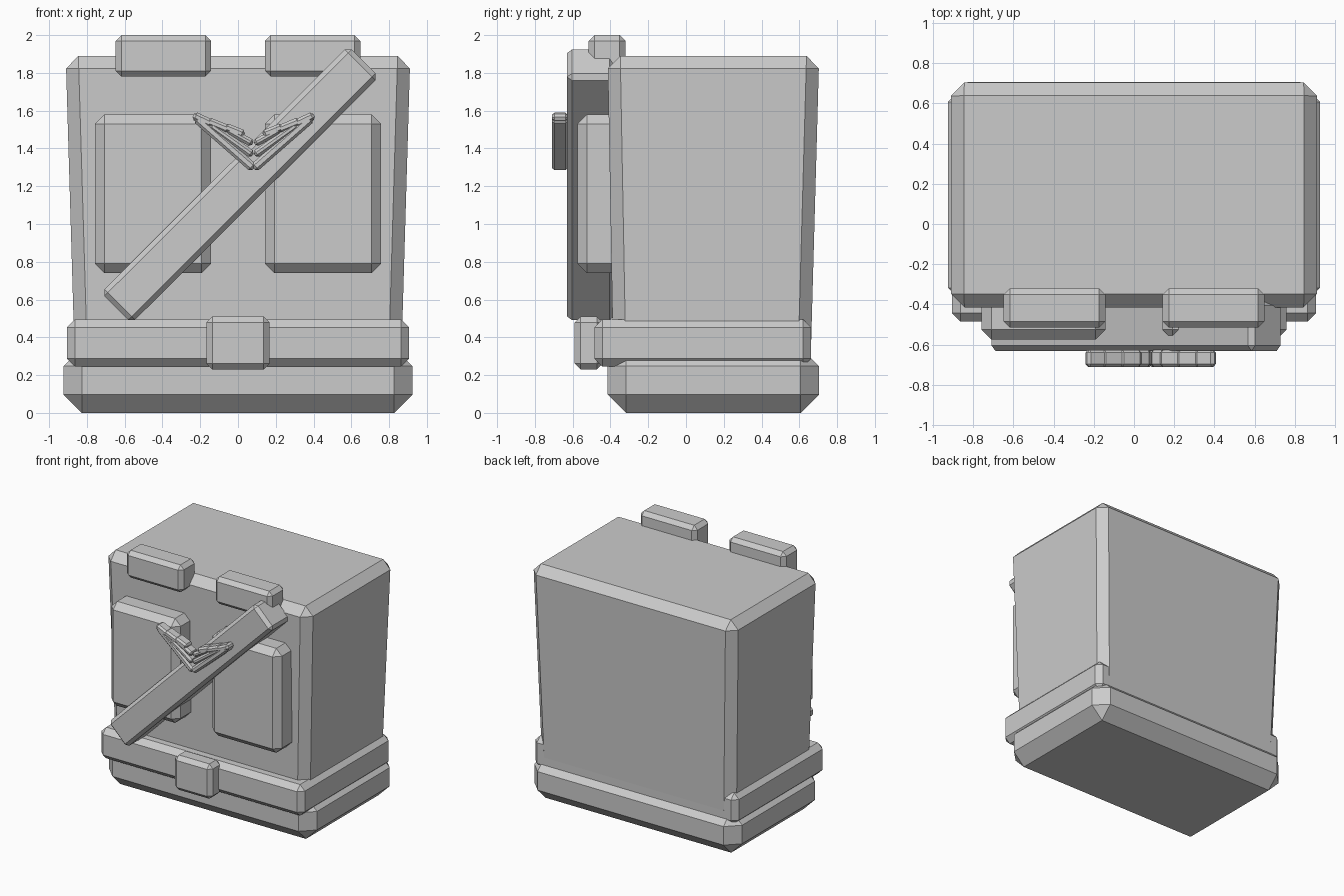
import bpy
import bmesh
import math
from mathutils import Matrix, Vector

cube = bpy.data.objects.get("Cube")
if cube:
    bpy.data.objects.remove(cube, do_unlink=True)

grey = bpy.data.materials.new("plain_grey")
grey.use_nodes = True
colour = (0.6, 0.6, 0.6, 1)
grey.diffuse_color = colour
grey.node_tree.nodes["Principled BSDF"].inputs["Base Color"].default_value = colour


def block(name, low, high, chamfer, angle=0, shrink=None):
    """Chamfered box; angle turns it about y, shrink pulls in the bottom (sides, front, back)."""
    low, high = Vector(low), Vector(high)
    centre, size = (low + high) / 2, high - low
    bm = bmesh.new()
    bmesh.ops.create_cube(bm, size=1)
    for v in bm.verts:
        below = v.co.z < 0
        side, front = v.co.x, v.co.y < 0
        v.co = Vector(a * b for a, b in zip(v.co, size))
        if shrink and below:
            v.co.x -= math.copysign(shrink[0], side)
            v.co.y += shrink[1] if front else -shrink[2]
    bmesh.ops.bevel(bm, geom=bm.edges[:], offset=chamfer, segments=1,
                    profile=0.5, affect='EDGES')
    bm.transform(Matrix.Translation(centre) @ Matrix.Rotation(-angle, 4, 'Y'))
    mesh = bpy.data.meshes.new(name)
    bm.to_mesh(mesh)
    bm.free()
    mesh.materials.append(grey)
    obj = bpy.data.objects.new(name, mesh)
    bpy.context.collection.objects.link(obj)
    return obj


def bar(name, start, end, width, y_front, y_back, chamfer):
    """Chamfered bar running between two (x, z) points."""
    a, b = Vector(start), Vector(end)
    mid, run = (a + b) / 2, b - a
    half_l, half_w = run.length / 2, width / 2
    return block(name, (mid.x - half_l, y_front, mid.y - half_w),
                 (mid.x + half_l, y_back, mid.y + half_w), chamfer,
                 math.atan2(run.y, run.x))


# Body, hips and belt
block("torso", (-0.912, -0.415, 0.1), (0.912, 0.705, 1.89), 0.067,
      shrink=(0.053, 0.033, 0.05))
block("hips", (-0.925, -0.415, 0), (0.925, 0.705, 0.345), 0.098)
block("belt", (-0.905, -0.485, 0.245), (0.905, 0.662, 0.495), 0.042)
block("belt_buckle", (-0.168, -0.59, 0.23), (0.168, -0.44, 0.51), 0.032)

# Chest plates and shoulder tabs, one on each side
for side, sign in (("right", -1), ("left", 1)):
    for part, inner, outer, y0, y1, z0, z1, chamfer in (
            ("chest_plate", 0.142, 0.758, -0.575, -0.33, 0.74, 1.58, 0.05),
            ("shoulder_tab", 0.142, 0.648, -0.515, -0.32, 1.78, 2.0, 0.031)):
        xs = sorted((sign * inner, sign * outer))
        block(f"{side}_{part}", (xs[0], y0, z0), (xs[1], y1, z1), chamfer)

# Diagonal strap
bar("chest_strap", (-0.645, 0.555), (0.665, 1.86), 0.23, -0.63, -0.38, 0.026)

# Winged badge: an outer feather, a jointed top edge and inner feathers
MIDDLE = 0.083
feathers = (
    ((0.305, 1.562), (0.0, 1.295), 0.05),
    ((0.32, 1.575), (0.22, 1.528), 0.046),
    ((0.245, 1.545), (0.13, 1.498), 0.046),
    ((0.155, 1.515), (0.05, 1.472), 0.046),
    ((0.23, 1.525), (0.005, 1.365), 0.042),
    ((0.14, 1.5), (0.005, 1.425), 0.04),
)
for side, sign in (("right", -1), ("left", 1)):
    for i, (tip, root, width) in enumerate(feathers):
        bar(f"{side}_wing_feather_{i + 1}", (MIDDLE + sign * tip[0], tip[1]),
            (MIDDLE + sign * root[0], root[1]), width, -0.71, -0.625, 0.014)
